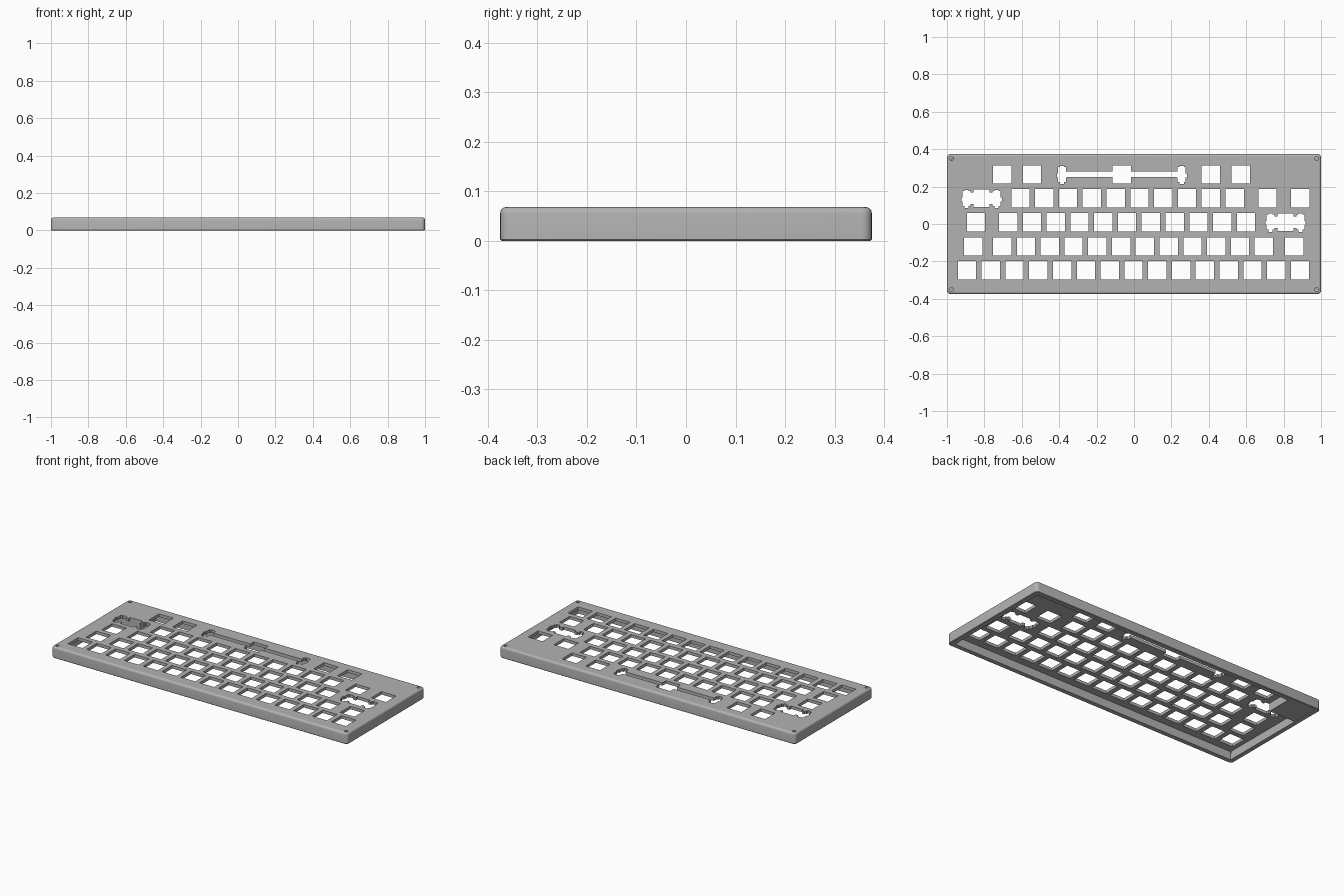
import bpy, bmesh, math
from mathutils import Matrix

if "Cube" in bpy.data.objects:
    bpy.data.objects.remove(bpy.data.objects["Cube"], do_unlink=True)

W, D, H = 1.0, 0.375, 0.068      # half width, half depth, height
PLATE_Z, WALL = 0.05, 0.03       # underside of the plate, wall thickness
KEY, PITCH = 0.098, 0.1272       # switch opening, key spacing

grey = bpy.data.materials.new("case grey")
grey.use_nodes = True
grey.diffuse_color = (0.45, 0.45, 0.45, 1)
grey.node_tree.nodes["Principled BSDF"].inputs["Base Color"].default_value = (0.45, 0.45, 0.45, 1)


def finish(name, bm):
    bmesh.ops.recalc_face_normals(bm, faces=bm.faces)
    mesh = bpy.data.meshes.new(name)
    bm.to_mesh(mesh)
    bm.free()
    mesh.materials.append(grey)
    obj = bpy.data.objects.new(name, mesh)
    bpy.context.collection.objects.link(obj)
    return obj


def add_box(bm, x, y, w, d, z0=0.03, z1=0.1):
    m = Matrix.Translation((x, y, (z0 + z1) / 2)) @ Matrix.Diagonal((w, d, z1 - z0, 1))
    bmesh.ops.create_cube(bm, size=1, matrix=m)


def boxes(name, rects):
    bm = bmesh.new()
    for r in rects:
        add_box(bm, *r)
    return finish(name, bm)


def rounded_ring(bm, inset, z, radius=0.02, steps=5):
    # one rounded rectangle loop of the shell
    r = radius - inset
    ring = []
    for k, (sx, sy) in enumerate([(1, 1), (-1, 1), (-1, -1), (1, -1)]):
        for i in range(steps + 1):
            a = math.pi / 2 * (k + i / steps)
            ring.append(bm.verts.new((sx * (W - radius) + r * math.cos(a),
                                      sy * (D - radius) + r * math.sin(a), z)))
    return ring


def cut(target, cutter):
    cutter.hide_render = True
    mod = target.modifiers.new(cutter.name, 'BOOLEAN')
    mod.operation, mod.solver, mod.object = 'DIFFERENCE', 'EXACT', cutter
    bpy.context.view_layer.objects.active = target
    bpy.ops.object.modifier_apply(modifier=mod.name)
    bpy.data.objects.remove(cutter, do_unlink=True)


# Shell: rounded slab with softened top and bottom rims
bm = bmesh.new()
bevel = 0.012
levels = [(0.003, 0), (0, 0.003)]
for i in range(5):
    a = math.pi / 2 * i / 4
    levels.append((bevel * (1 - math.cos(a)), H - bevel + bevel * math.sin(a)))
rings = [rounded_ring(bm, *lv) for lv in levels]
for lo, hi in zip(rings, rings[1:]):
    for i in range(len(lo)):
        j = (i + 1) % len(lo)
        bm.faces.new((lo[i], lo[j], hi[j], hi[i]))
bm.faces.new(rings[0])
bm.faces.new(rings[-1])
case = finish("keyboard_case", bm)

# Hollow underside
cut(case, boxes("cavity", [(0, 0, 2 * (W - WALL), 2 * (D - WALL), -0.1, PLATE_Z)]))

# Switch openings: row height, first key, number of evenly spaced keys, extra keys
rows = [(0.265, -0.705, 0, (-0.705, -0.545, -0.065, 0.41, 0.57)),
        (0.137, -0.607, 10, (0.714, 0.889)),
        (0.01, -0.673, 11, (-0.845,)),
        (-0.12, -0.705, 12, (-0.86, 0.857)),
        (-0.248, -0.893, 15, ())]
wide_keys = [(-0.815, 0.137), (0.81, 0.01)]
keys = [(x, y) for y, start, n, extra in rows
        for x in [start + PITCH * i for i in range(n)] + list(extra)]
cut(case, boxes("switch_holes", [(x, y, KEY, KEY) for x, y in keys]))

# Stabiliser openings: wide keys and the long bar
cut(case, boxes("wide_key_centres", [(x, y, 0.085, 0.094) for x, y in wide_keys]))
slots = [(x + s * 0.08, y) for x, y in wide_keys for s in (-1, 1)]
slots += [(-0.065 + s * 0.32, 0.265) for s in (-1, 1)]
cut(case, boxes("stabiliser_slots", [(x, y, 0.043, 0.08) for x, y in slots]))
cut(case, boxes("stabiliser_feet", [(x, y - 0.003, 0.022, 0.097) for x, y in slots]))
cut(case, boxes("stabiliser_tabs", [(x, y - 0.005, 0.056, 0.022) for x, y in slots]))
bars = [(x, y, 0.15, 0.062) for x, y in wide_keys] + [(-0.065, 0.265, 0.63, 0.03)]
cut(case, boxes("stabiliser_bars", bars))

# Corner screw pits
bm = bmesh.new()
for sx in (-1, 1):
    for sy in (-1, 1):
        bmesh.ops.create_cone(bm, cap_ends=True, segments=20, radius1=0.01, radius2=0.01, depth=0.08,
                              matrix=Matrix.Translation((sx * 0.976, sy * 0.35, 0.08)))
cut(case, finish("screw_pits", bm))

bpy.ops.object.select_all(action='DESELECT')
case.select_set(True)
bpy.context.view_layer.objects.active = case
bpy.ops.object.shade_smooth_by_angle(angle=math.radians(30))

# Solid block under the rear corner of the plate
boxes("corner_block", [(-0.885, 0.27, 0.18, 0.16, 0.001, PLATE_Z + 0.002)])
